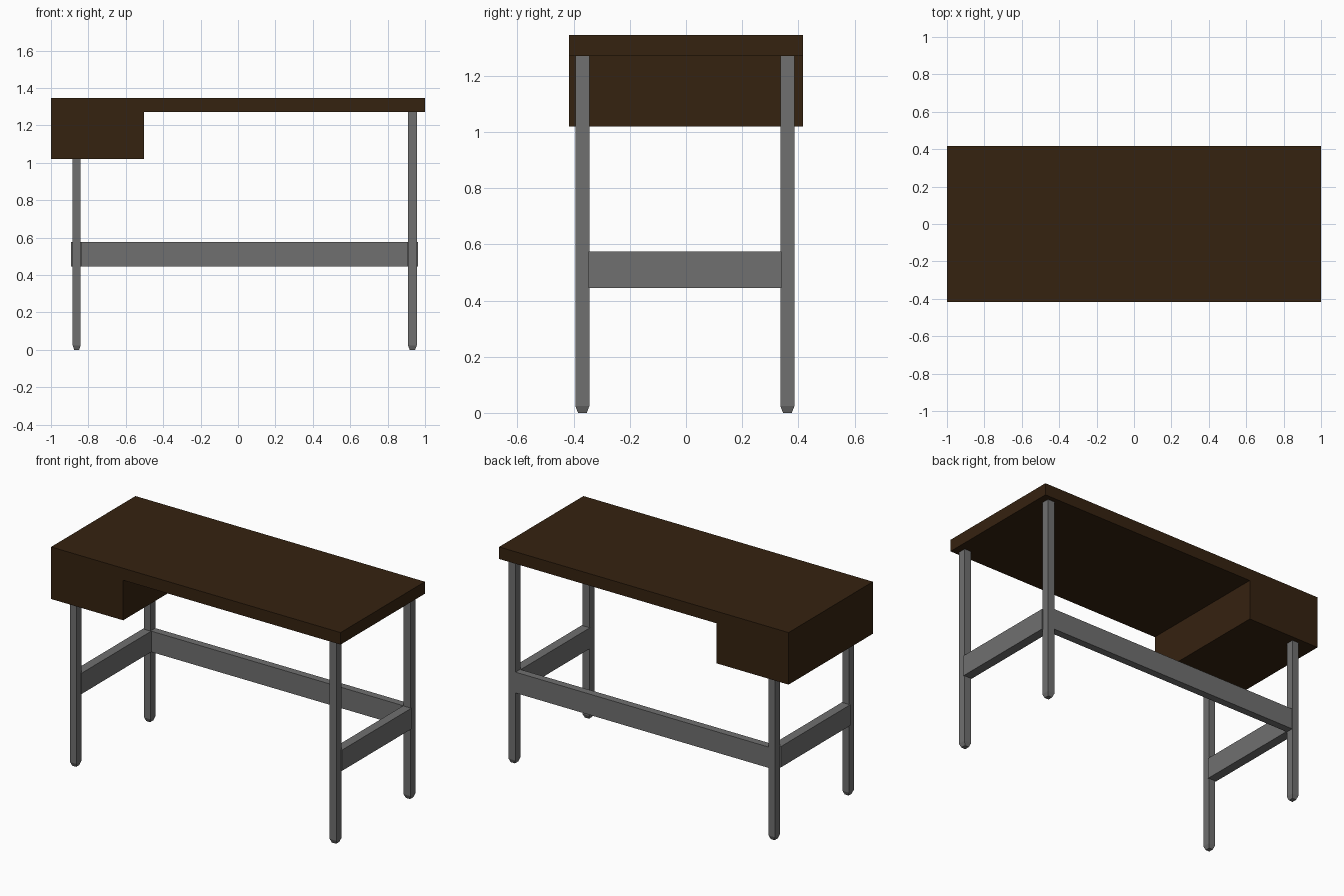
import bpy, bmesh

if "Cube" in bpy.data.objects:
    bpy.data.objects.remove(bpy.data.objects["Cube"])


def material(name, rgb):
    m = bpy.data.materials.new(name)
    m.diffuse_color = (*rgb, 1.0)
    m.use_nodes = True
    m.node_tree.nodes["Principled BSDF"].inputs["Base Color"].default_value = m.diffuse_color
    return m


WOOD = material("dark brown wood", (0.036, 0.016, 0.005))
METAL = material("grey metal", (0.16, 0.16, 0.16))


def box(name, x, y, z, mat, foot=0.0):
    """Box from (min, max) ranges; foot > 0 adds a tapered tip at the bottom."""
    bm = bmesh.new()
    bmesh.ops.create_cube(bm, size=1.0)
    for v in bm.verts:
        v.co = [r[0] + (c + 0.5) * (r[1] - r[0]) for c, r in zip(v.co, (x, y, z))]
    if foot:
        cx, cy = sum(x) / 2, sum(y) / 2
        bm.faces.ensure_lookup_table()
        bm.normal_update()
        bottom = min(bm.faces, key=lambda f: f.calc_center_median().z)
        for v in bottom.verts:
            v.co.z = z[0] + foot
        tip = bmesh.ops.extrude_face_region(bm, geom=[bottom])["geom"]
        for v in (g for g in tip if isinstance(g, bmesh.types.BMVert)):
            v.co = (cx + (v.co.x - cx) * 0.62, cy + (v.co.y - cy) * 0.62, z[0])
        if bottom.is_valid:
            bmesh.ops.delete(bm, geom=[bottom], context='FACES_ONLY')
    bmesh.ops.recalc_face_normals(bm, faces=bm.faces[:])
    mesh = bpy.data.meshes.new(name)
    bm.to_mesh(mesh)
    bm.free()
    mesh.materials.append(mat)
    ob = bpy.data.objects.new(name, mesh)
    bpy.context.collection.objects.link(ob)
    return ob


# Table top and drawer box
box("table_top", (-1, 1), (-0.416, 0.416), (1.27, 1.345), WOOD)
box("drawer_box", (-1, -0.502), (-0.416, 0.416), (1.02, 1.27), WOOD)

# Legs and side rails
FRONT, BACK = (-0.394, -0.344), (0.336, 0.386)
RAIL_Z = (0.445, 0.575)
for side, leg_x, rail_x, top in (
        ("left", (-0.884, -0.841), (-0.893, -0.836), 1.02),
        ("right", (0.909, 0.956), (0.905, 0.962), 1.27)):
    for end, leg_y in (("front", FRONT), ("back", BACK)):
        box(f"{side}_{end}_leg", leg_x, leg_y, (0, top), METAL, foot=0.024)
    box(f"{side}_side_rail", rail_x, (-0.348, 0.34), RAIL_Z, METAL)

# Long rail between the back legs
box("back_rail", (-0.842, 0.91), (0.338, 0.384), RAIL_Z, METAL)
